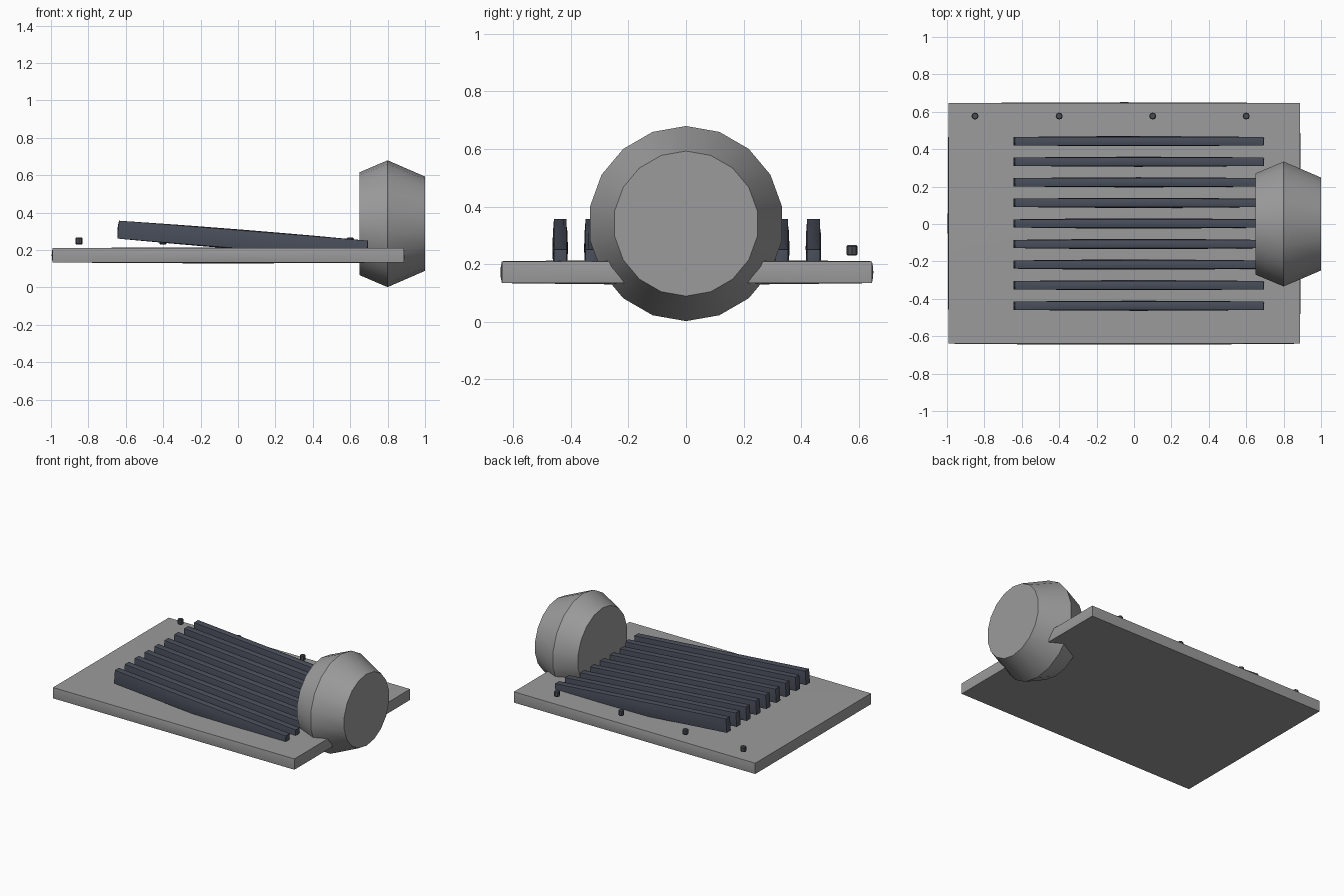
import bpy, bmesh, math
from mathutils import Matrix

if "Cube" in bpy.data.objects:
    bpy.data.objects.remove(bpy.data.objects["Cube"], do_unlink=True)


def material(name, rgb):
    m = bpy.data.materials.new(name)
    m.use_nodes = True
    m.diffuse_color = (*rgb, 1)
    m.node_tree.nodes["Principled BSDF"].inputs["Base Color"].default_value = (*rgb, 1)
    return m


grey = material("grey metal", (0.33, 0.33, 0.33))
slate = material("dark slate", (0.068, 0.078, 0.105))
charcoal = material("charcoal", (0.07, 0.075, 0.085))


def finish(bm, name, mat, matrix):
    bmesh.ops.recalc_face_normals(bm, faces=bm.faces)
    mesh = bpy.data.meshes.new(name)
    bm.to_mesh(mesh)
    bm.free()
    mesh.materials.append(mat)
    obj = bpy.data.objects.new(name, mesh)
    obj.matrix_world = matrix
    bpy.context.collection.objects.link(obj)
    bpy.ops.object.select_all(action="DESELECT")
    obj.select_set(True)
    bpy.context.view_layer.objects.active = obj
    bpy.ops.object.shade_smooth_by_angle(angle=math.radians(30))
    return obj


def pillow_box(name, half, swell, mat, matrix):
    """Box whose faces swell slightly towards their middles."""
    bm = bmesh.new()
    bmesh.ops.create_cube(bm, size=2)
    bmesh.ops.subdivide_edges(bm, edges=bm.edges[:], cuts=3, use_grid_fill=True)
    for v in bm.verts:
        u = v.co.copy()
        for i in range(3):
            away = max(abs(u[j]) for j in range(3) if j != i)
            v.co[i] = u[i] * (half[i] - swell * away ** 2)
    return finish(bm, name, mat, matrix)


def lathe(name, profile, sides, mat, matrix):
    """Closed solid turned around z from (radius, height) pairs."""
    bm = bmesh.new()
    rings = []
    for r, h in profile:
        rings.append([bm.verts.new((r * math.cos(a), r * math.sin(a), h))
                      for a in (math.tau * k / sides for k in range(sides))])
    for low, high in zip(rings, rings[1:]):
        for k in range(sides):
            n = (k + 1) % sides
            bm.faces.new((low[k], low[n], high[n], high[k]))
    bm.faces.new(rings[0])
    bm.faces.new(rings[-1])
    return finish(bm, name, mat, matrix)


# Base plate
pillow_box("base_plate", (0.944, 0.648, 0.043), 0.005, grey,
           Matrix.Translation((-0.052, 0.003, 0.172)))

# Row of sloping fins
for i in range(9):
    place = Matrix.Translation((0.025, 0.443 - 0.11 * i, 0.256))
    pillow_box(f"fin_{i + 1}", (0.672, 0.027, 0.053), 0.005, slate,
               place @ Matrix.Rotation(0.08, 4, "Y"))

# Double-tapered drum at the end, its axis along x
lathe("end_drum", [(0.275, 0.65), (0.339, 0.8), (0.252, 1.0)], 18, grey,
      Matrix.Translation((0, 0, 0.341)) @ Matrix.Rotation(math.pi / 2, 4, "Y"))

# Small pegs along the back edge
for i, x in enumerate((-0.85, -0.4, 0.1, 0.6)):
    lathe(f"peg_{i + 1}", [(0.015, -0.018), (0.019, -0.014), (0.019, 0.014), (0.015, 0.018)],
          8, charcoal, Matrix.Translation((x, 0.577, 0.248)))
